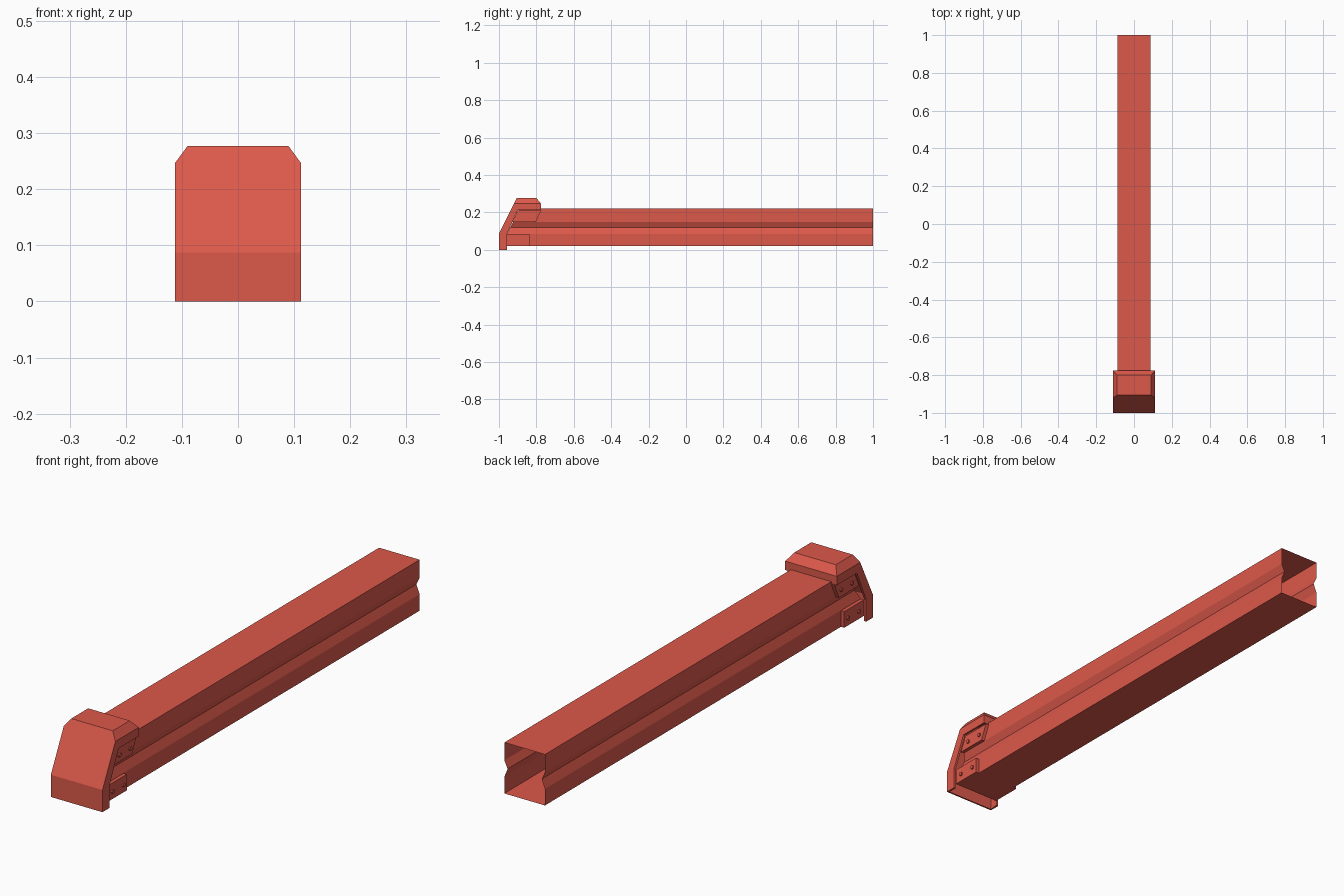
import bpy, bmesh, math
from mathutils import Matrix, Vector

if "Cube" in bpy.data.objects:
    bpy.data.objects.remove(bpy.data.objects["Cube"])

red = bpy.data.materials.new("red paint")
red.diffuse_color = (0.72, 0.10, 0.07, 1)
red.use_nodes = True
red.node_tree.nodes["Principled BSDF"].inputs["Base Color"].default_value = red.diffuse_color


def make_object(name, bm):
    bmesh.ops.recalc_face_normals(bm, faces=bm.faces)
    mesh = bpy.data.meshes.new(name)
    bm.to_mesh(mesh)
    bm.free()
    mesh.materials.append(red)
    ob = bpy.data.objects.new(name, mesh)
    bpy.context.collection.objects.link(ob)
    return ob


# Beam: open thin tube with a V groove in each side, front cut to follow the cap
half = [(0.088, 0.02), (0.088, 0.085), (0.074, 0.12), (0.088, 0.15), (0.088, 0.22)]
section = half + [(-x, z) for x, z in reversed(half)]
bm = bmesh.new()
front = [bm.verts.new((x, -0.957 + max(0, z - 0.085) * 0.5, z)) for x, z in section]
back = [bm.verts.new((x, 1.0, z)) for x, z in section]
n = len(section)
for i in range(n):
    j = (i + 1) % n
    bm.faces.new((front[i], front[j], back[j], back[i]))
make_object("beam", bm)

# End cap: thin shell with slanted front and chamfered top, open underneath
side = [(-1, 0), (-1, 0.087), (-0.92, 0.247), (-0.775, 0.247),
        (-0.775, 0.212), (-0.9, 0.212), (-0.957, 0.085), (-0.957, 0)]
bm = bmesh.new()
sides, tops = [], []
for s in (1, -1):
    sides.append([bm.verts.new((s * 0.112, y, z)) for y, z in side])
    tops.append([bm.verts.new((s * 0.09, y, 0.277)) for y in (-0.905, -0.80)])
(r, l), (tr, tl) = sides, tops
bm.faces.new(r)
bm.faces.new(l)
bm.faces.new((r[0], r[1], l[1], l[0]))
bm.faces.new((r[1], r[2], tr[0], tl[0], l[2], l[1]))
bm.faces.new((tr[0], tr[1], tl[1], tl[0]))
bm.faces.new((tr[1], r[3], l[3], tl[1]))
bm.faces.new((r[3], r[4], l[4], l[3]))
for v, t in ((r, tr), (l, tl)):
    bm.faces.new((v[2], t[0], t[1], v[3]))
cap = make_object("end_cap", bm)
shell = cap.modifiers.new("thickness", 'SOLIDIFY')
shell.thickness = 0.009
shell.offset = -1


def side_plate(name, s, outline, x0, x1):
    """Flat plate on one side of the beam, from a (y, z) outline."""
    bm = bmesh.new()
    a = [bm.verts.new((s * x0, y, z)) for y, z in outline]
    b = [bm.verts.new((s * x1, y, z)) for y, z in outline]
    bm.faces.new(a)
    bm.faces.new(b)
    for i in range(len(a)):
        j = (i + 1) % len(a)
        bm.faces.new((a[i], a[j], b[j], b[i]))
    make_object(name, bm)


def bolt(name, s, y, z):
    bm = bmesh.new()
    m = Matrix.Translation(Vector((s * 0.103, y, z))) @ Matrix.Rotation(math.pi / 2, 4, 'Y')
    bmesh.ops.create_cone(bm, cap_ends=True, segments=8, radius1=0.008,
                          radius2=0.008, depth=0.008, matrix=m)
    make_object(name, bm)


# Mounting plates and bolts on both sides
lower = [(-0.957, 0.02), (-0.835, 0.02), (-0.835, 0.083), (-0.957, 0.083)]
upper = [(-0.927, 0.15), (-0.802, 0.15), (-0.775, 0.21), (-0.90, 0.21)]
for s, tag in ((1, "right"), (-1, "left")):
    side_plate("lower_plate_" + tag, s, lower, 0.086, 0.102)
    side_plate("upper_plate_" + tag, s, upper, 0.086, 0.102)
    for i, (y, z) in enumerate([(-0.925, 0.05), (-0.857, 0.05),
                                (-0.882, 0.177), (-0.815, 0.177)]):
        bolt(f"bolt_{tag}_{i + 1}", s, y, z)
